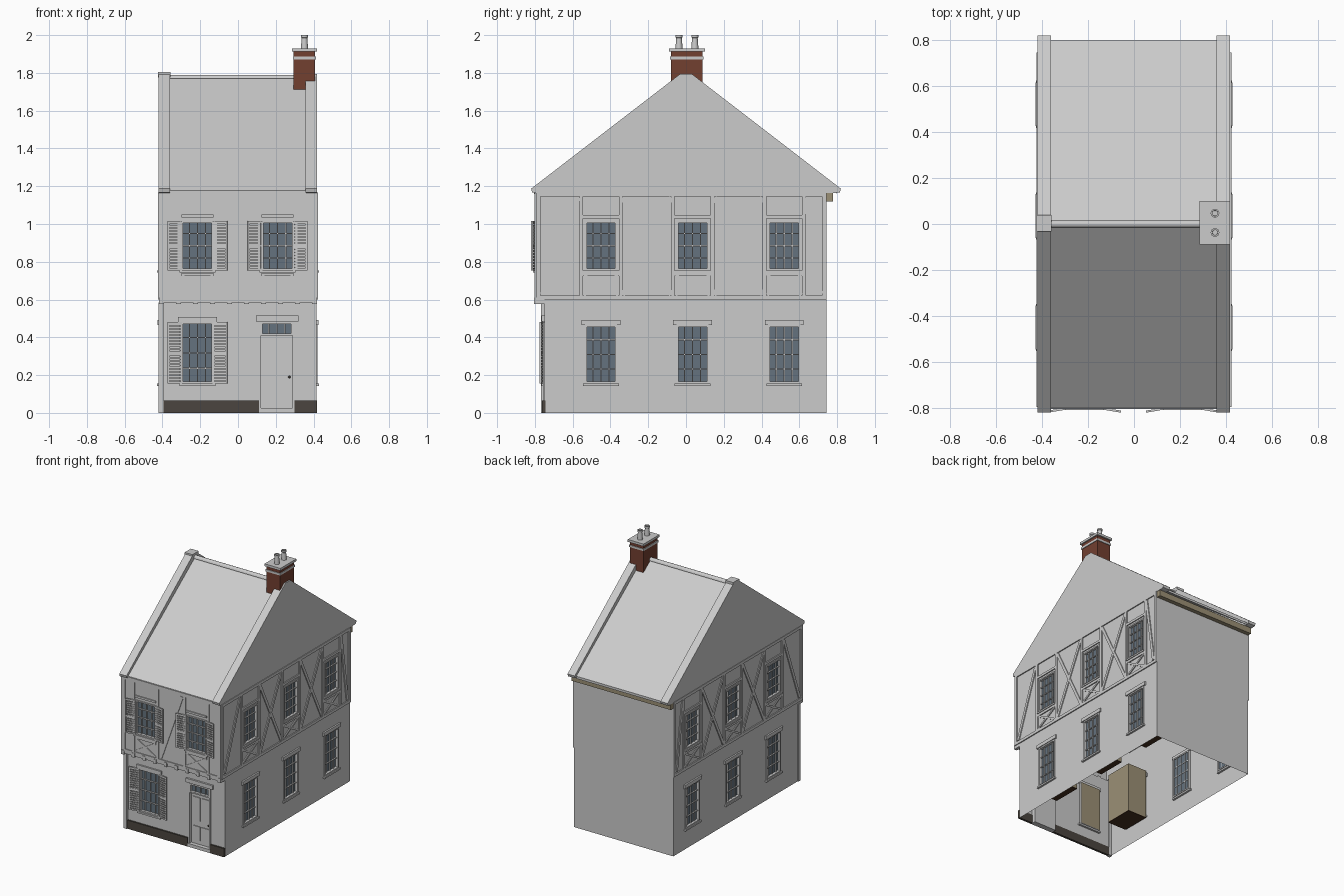
import bpy, bmesh, math
from mathutils import Matrix, Vector

if "Cube" in bpy.data.objects:
    bpy.data.objects.remove(bpy.data.objects["Cube"])


def material(name, rgb):
    m = bpy.data.materials.new(name)
    m.diffuse_color = (*rgb, 1)
    m.use_nodes = True
    m.node_tree.nodes["Principled BSDF"].inputs["Base Color"].default_value = m.diffuse_color
    return m


GLASS = material("glass_blue_grey", (0.13, 0.17, 0.21))
BRICK = material("brick_red", (0.17, 0.05, 0.03))
DARK = material("plinth_brown", (0.07, 0.06, 0.05))
TAN = material("tan", (0.33, 0.28, 0.18))
BROWN = material("floor_brown", (0.06, 0.03, 0.015))
parts = {}


def bm_of(name, mat=None):
    return parts.setdefault(name, (bmesh.new(), mat))[0]


def prism(bm, M, pts, d0, d1):
    """Extrude a (u, z) outline from depth d0 to d1 in wall space."""
    a = [bm.verts.new(M @ Vector((u, z, d0))) for u, z in pts]
    b = [bm.verts.new(M @ Vector((u, z, d1))) for u, z in pts]
    bm.faces.new(a)
    bm.faces.new(b[::-1])
    n = len(pts)
    for i in range(n):
        j = (i + 1) % n
        bm.faces.new((a[i], b[i], b[j], a[j]))


def bar(bm, M, u0, u1, z0, z1, d0, d1):
    prism(bm, M, [(u0, z0), (u1, z0), (u1, z1), (u0, z1)], d0, d1)


def strut(bm, M, p, q, w=0.022, d=0.007):
    p, q = Vector(p), Vector(q)
    t = (q - p).normalized() * w / 2
    n = Vector((-t.y, t.x))
    prism(bm, M, [p - n, q - n, q + n, p + n], 0, d)


def sheet(bm, M, u0, u1, z0, z1, d=0.0):
    bm.faces.new([bm.verts.new(M @ Vector((u, z, d)))
                  for u, z in ((u0, z0), (u1, z0), (u1, z1), (u0, z1))])


def wall(M, u0, u1, z0, z1, holes):
    """Thin wall made of cells, leaving out the openings."""
    us = sorted({u0, u1, *[h[0] for h in holes], *[h[1] for h in holes]})
    zs = sorted({z0, z1, *[h[2] for h in holes], *[h[3] for h in holes]})
    for a, b in zip(us, us[1:]):
        for c, e in zip(zs, zs[1:]):
            mu, mz = (a + b) / 2, (c + e) / 2
            if not any(h[0] < mu < h[1] and h[2] < mz < h[3] for h in holes):
                sheet(bm_of("walls"), M, a, b, c, e)


def frame(U, N, o):
    return Matrix(((U[0], 0, N[0], o[0]), (U[1], 0, N[1], o[1]),
                   (0, 1, 0, 0), (0, 0, 0, 1)))


LOW = frame((1, 0), (0, -1), (0, -0.75))
UP = frame((1, 0), (0, -1), (0, -0.795))
BACK = frame((1, 0), (0, 1), (0, 0.745))
RIGHT = frame((0, 1), (1, 0), (0.415, 0))
LEFT = frame((0, 1), (-1, 0), (-0.415, 0))
PLAN = frame((0, 1), (1, 0), (0, 0))


def panes(M, u0, u1, z0, z1, cols, rows):
    """Recessed glass with frame and glazing bars."""
    f, g = bm_of("window_frames"), bm_of("window_glass", GLASS)
    sheet(g, M, u0, u1, z0, z1, -0.014)
    for a, b in ((u0, u0 + 0.01), (u1 - 0.01, u1)):
        bar(f, M, a, b, z0, z1, -0.02, 0.006)
    for a, b in ((z0, z0 + 0.01), (z1 - 0.01, z1)):
        bar(f, M, u0, u1, a, b, -0.02, 0.006)
    for i in range(1, cols):
        u = u0 + (u1 - u0) * i / cols
        bar(f, M, u - 0.003, u + 0.003, z0, z1, -0.017, -0.006)
    for i in range(1, rows):
        z = z0 + (z1 - z0) * i / rows
        bar(f, M, u0, u1, z - 0.003, z + 0.003, -0.017, -0.004)


def window(M, c, z0, z1, lower):
    panes(M, c - 0.085, c + 0.085, z0, z1, 4, 4)
    t = bm_of("sills_and_lintels")
    bar(t, M, c - 0.095, c + 0.095, z0 - 0.012, z0, -0.015, 0.014)
    if lower:
        bar(t, M, c - 0.103, c + 0.103, z1, z1 + 0.027, -0.01, 0.012)
    return (c - 0.085, c + 0.085, z0, z1)


def cross(bm, M, u0, u1, z0, z1, w):
    strut(bm, M, (u0, z0), (u1, z1), w)
    strut(bm, M, (u0, z1), (u1, z0), w, 0.006)


# side walls with windows and timber framing
SIDE = (-0.45, 0.035, 0.52)
for M in (LEFT, RIGHT):
    wall(M, -0.75, 0.745, 0, 0.59, [window(M, c, 0.155, 0.465, True) for c in SIDE])
    wall(M, -0.795, 0.745, 0.59, 1.165, [window(M, c, 0.755, 1.015, False) for c in SIDE])
    t = bm_of("timber_framing")
    for z in (0.6, 1.145):
        bar(t, M, -0.795, 0.745, z, z + 0.022, 0, 0.008)
    for u in (-0.783, 0.733):
        bar(t, M, u - 0.012, u + 0.012, 0.6, 1.165, 0, 0.008)
    for c in SIDE:
        for s in (-1, 1):
            bar(t, M, c + s * 0.105 - 0.01, c + s * 0.105 + 0.01, 0.6, 1.165, 0, 0.008)
        for z in (0.725, 1.03):
            bar(t, M, c - 0.1, c + 0.1, z, z + 0.018, 0, 0.008)
        cross(t, M, c - 0.09, c + 0.09, 0.625, 0.725, 0.014)
    for a, b in ((-0.335, -0.08), (0.15, 0.405)):
        cross(t, M, a, b, 0.625, 1.14, 0.022)
    strut(t, M, (-0.76, 0.63), (-0.57, 1.14))
    strut(t, M, (0.71, 0.63), (0.635, 1.14))

# front walls
lower_window = window(LOW, -0.215, 0.155, 0.48, True)
wall(LOW, -0.415, 0.415, 0, 0.59, [lower_window, (0.11, 0.30, 0, 0.48)])
wall(UP, -0.415, 0.415, 0.59, 1.165,
     [window(UP, c, 0.755, 1.015, False) for c in (-0.215, 0.21)])
wall(BACK, -0.415, 0.415, 0, 1.165, [])
t = bm_of("timber_framing")
for z in (0.6, 1.145):
    bar(t, UP, -0.415, 0.415, z, z + 0.02, 0, 0.006)
for u in (-0.4, 0.4):
    bar(t, UP, u - 0.015, u + 0.015, 0.6, 1.165, 0, 0.006)
for c in (-0.215, 0.21):
    for z in (0.725, 1.035):
        bar(t, UP, c - 0.085, c + 0.085, z, z + 0.015, 0, 0.008)
    for s in (-1, 1):
        bar(t, UP, c + s * 0.1 - 0.01, c + s * 0.1 + 0.01, 0.6, 1.165, 0, 0.006)
    cross(t, UP, c - 0.085, c + 0.085, 0.625, 0.725, 0.014)
strut(t, UP, (-0.09, 0.63), (0.09, 1.14), d=0.005)

# jetty soffit, joist ends, corner post, plinth
bar(bm_of("jetty_soffit"), UP, -0.415, 0.415, 0.585, 0.6, -0.045, 0.004)
for k in range(10):
    u = -0.405 + 0.09 * k
    bar(bm_of("joist_ends"), UP, u - 0.012, u + 0.012, 0.577, 0.61, -0.045, 0.01)
bar(bm_of("corner_post"), LOW, -0.422, -0.395, 0, 0.585, -0.01, 0.018)
for a, b in ((-0.395, 0.11), (0.30, 0.417)):
    bar(bm_of("plinth", DARK), LOW, a, b, 0, 0.065, -0.005, 0.012)

# door with panels, fanlight, lintel, step and knob
d = bm_of("door")
bar(d, LOW, 0.11, 0.30, 0.025, 0.41, -0.03, -0.018)
for a, b in ((0.11, 0.122), (0.288, 0.30)):
    bar(d, LOW, a, b, 0.025, 0.48, -0.03, 0.006)
for a in (0.138, 0.212):
    for z0, z1 in ((0.055, 0.16), (0.2, 0.38)):
        bar(d, LOW, a, a + 0.06, z0, z1, -0.018, -0.012)
panes(LOW, 0.12, 0.29, 0.41, 0.48, 4, 1)
bar(bm_of("sills_and_lintels"), LOW, 0.095, 0.32, 0.485, 0.515, -0.01, 0.014)
bar(bm_of("door_step"), LOW, 0.11, 0.30, 0, 0.025, -0.03, 0.012)
bmesh.ops.create_uvsphere(bm_of("door_knob", DARK), u_segments=10, v_segments=6, radius=0.007,
                          matrix=LOW @ Matrix.Translation((0.272, 0.19, -0.01)))


# louvred shutters, slightly ajar
def shutter(M, c, side, z0, z1):
    S = (M @ Matrix.Translation((c + side * 0.082, 0, 0.003))
         @ Matrix.Scale(side, 4, (1, 0, 0)) @ Matrix.Rotation(-0.17, 4, 'Y'))
    bm, w, mid = bm_of("shutters"), 0.078, (z0 + z1) / 2
    for a in (0, w - 0.009):
        bar(bm, S, a, a + 0.009, z0, z1, 0, 0.009)
    for z in (z0, mid - 0.005, z1 - 0.01):
        bar(bm, S, 0, w, z, z + 0.01, 0, 0.009)
    n = round((z1 - z0) / 0.016)
    for i in range(n):
        z = z0 + (z1 - z0) * i / n
        bar(bm, S, 0.009, w - 0.009, z, z + 0.011, 0.002, 0.007)


for M, c, z0, z1 in ((LOW, -0.215, 0.155, 0.48), (UP, -0.215, 0.755, 1.015), (UP, 0.21, 0.755, 1.015)):
    for side in (-1, 1):
        shutter(M, c, side, z0, z1)

# little room boxes and curtain behind ground floor windows
for M, c in ((LEFT, -0.45), *[(RIGHT, c) for c in SIDE]):
    bar(bm_of("room_boxes", TAN), M, c - 0.11, c + 0.11, 0.125, 0.5, -0.18, -0.022)
    bar(bm_of("room_floors", BROWN), M, c - 0.11, c + 0.11, 0.12, 0.125, -0.18, -0.022)
sheet(bm_of("curtain", TAN), LOW, -0.3, -0.13, 0.155, 0.48, -0.025)

# gable parapets with ridge cap, roof, ridge tile, eaves boards
gable = [(-0.795, 1.165), (-0.815, 1.168), (-0.82, 1.187), (-0.03, 1.795), (0.03, 1.795),
         (0.82, 1.187), (0.815, 1.168), (0.795, 1.165)]
for a, b in ((-0.42, -0.36), (0.358, 0.418)):
    prism(bm_of("gable_parapets"), PLAN, gable, a, b)
bar(bm_of("ridge_cap"), PLAN, -0.033, 0.04, 1.775, 1.805, -0.423, -0.358)
roof = [(-0.8, 1.16), (-0.8, 1.178), (0, 1.772), (0.8, 1.178), (0.8, 1.16), (0, 1.742)]
prism(bm_of("roof"), PLAN, roof, -0.36, 0.36)
ridge = [(0.018 * math.cos(i * math.pi / 6), 1.77 + 0.02 * math.sin(i * math.pi / 6)) for i in range(7)]
prism(bm_of("ridge_tile"), PLAN, ridge, -0.36, 0.36)
bar(bm_of("eaves_board", TAN), BACK, -0.415, 0.415, 1.12, 1.165, 0, 0.032)
bar(bm_of("front_cornice"), UP, -0.36, 0.36, 1.16, 1.175, 0, 0.01)

# chimney with stone bands and hollow pots
bar(bm_of("chimney", BRICK), PLAN, -0.08, 0.088, 1.66, 1.915, 0.295, 0.408)
s = bm_of("chimney_bands")
bar(s, PLAN, -0.085, 0.093, 1.872, 1.888, 0.29, 0.413)
bar(s, PLAN, -0.09, 0.1, 1.912, 1.93, 0.285, 0.418)
pot = [(0.019, 1.93), (0.015, 1.985), (0.019, 1.988), (0.019, 2.0), (0.012, 2.0), (0.011, 1.935), (0, 1.935)]
for y in (-0.037, 0.047):
    bm = bm_of("chimney_pots")
    vs = [bm.verts.new((0.352 + r, y, z)) for r, z in pot]
    es = [bm.edges.new(p) for p in zip(vs, vs[1:])]
    bmesh.ops.spin(bm, geom=vs + es, cent=(0.352, y, 0), axis=(0, 0, 1),
                   angle=2 * math.pi, steps=16, use_merge=True)

# turn every part into an object
for name, (bm, mat) in parts.items():
    bmesh.ops.remove_doubles(bm, verts=bm.verts, dist=1e-5) if name in ("walls", "chimney_pots") else None
    bmesh.ops.recalc_face_normals(bm, faces=bm.faces)
    me = bpy.data.meshes.new(name)
    bm.to_mesh(me)
    bm.free()
    if mat:
        me.materials.append(mat)
    ob = bpy.data.objects.new(name, me)
    bpy.context.collection.objects.link(ob)
    if name in ("chimney_pots", "door_knob", "ridge_tile"):
        bpy.context.view_layer.objects.active = ob
        ob.select_set(True)
        bpy.ops.object.shade_smooth_by_angle(angle=math.radians(40))
        ob.select_set(False)
